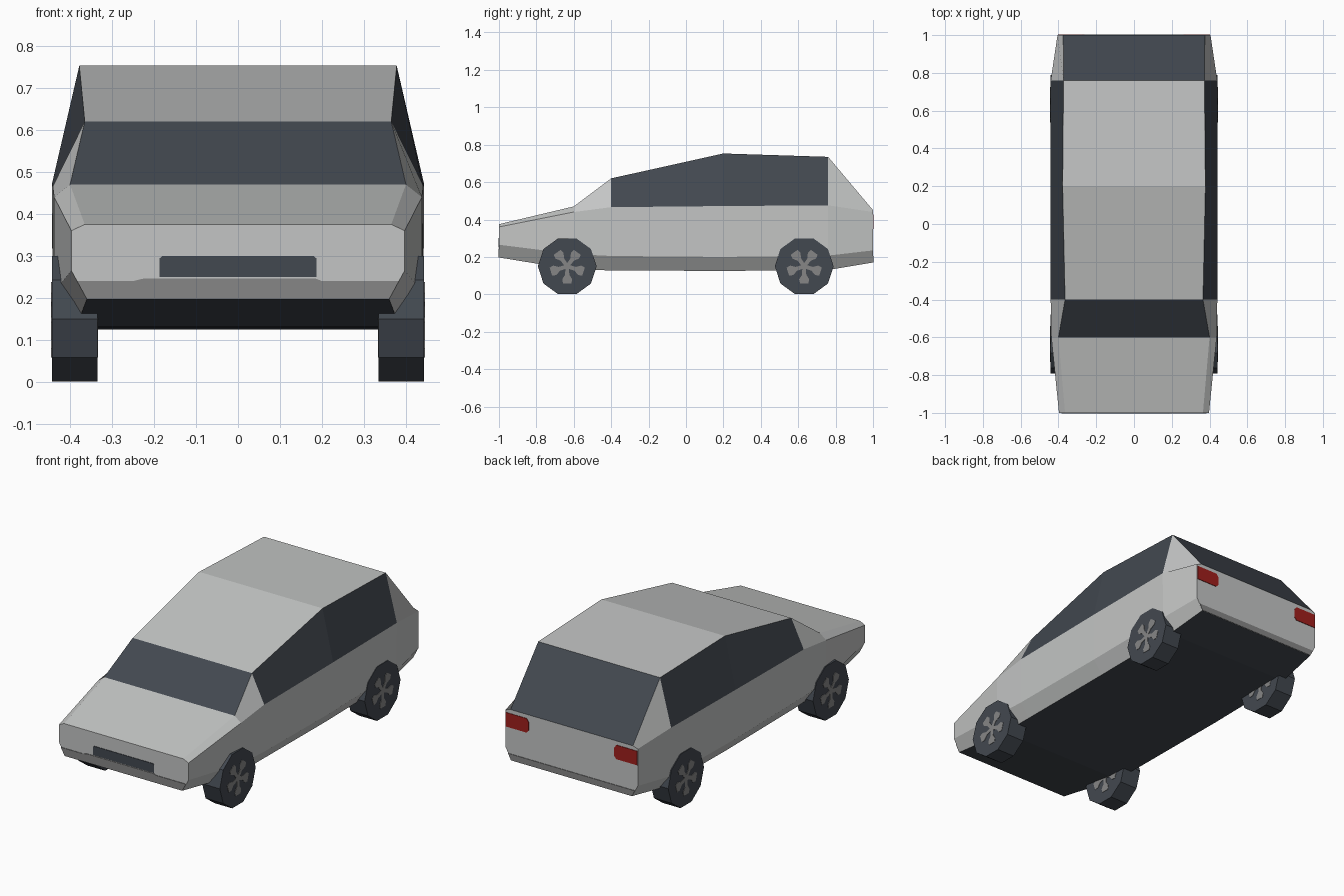
import bpy, bmesh, math
from mathutils import Vector

cube = bpy.data.objects.get("Cube")
if cube:
    bpy.data.objects.remove(cube, do_unlink=True)


def material(name, colour):
    m = bpy.data.materials.new(name)
    m.use_nodes = True
    m.diffuse_color = (*colour, 1)
    bsdf = next(n for n in m.node_tree.nodes if n.type == 'BSDF_PRINCIPLED')
    bsdf.inputs["Base Color"].default_value = (*colour, 1)
    return m


PAINT = material("light grey paint", (0.55, 0.56, 0.555))
DARK = material("dark glass and rubber", (0.055, 0.065, 0.08))
TRIM = material("mid grey trim", (0.24, 0.24, 0.24))
RED = material("tail light red", (0.35, 0.014, 0.012))


def finish(name, bm, *mats):
    bmesh.ops.recalc_face_normals(bm, faces=bm.faces)
    mesh = bpy.data.meshes.new(name)
    bm.to_mesh(mesh)
    bm.free()
    for m in mats:
        mesh.materials.append(m)
    ob = bpy.data.objects.new(name, mesh)
    bpy.context.scene.collection.objects.link(ob)
    return ob


def add_plate(bm, points, push):
    """Thin prism: a flat outline pushed along a vector."""
    face = bm.faces.new([bm.verts.new(p) for p in points])
    out = bmesh.ops.extrude_face_region(bm, geom=[face])["geom"]
    bmesh.ops.translate(bm, vec=push,
                        verts=[v for v in out if isinstance(v, bmesh.types.BMVert)])


def end_plate(name, outline, y, mat, mirrored=False):
    """Plate standing on the front or rear panel, outline in x and z."""
    bm = bmesh.new()
    for s in ((1, -1) if mirrored else (1,)):
        add_plate(bm, [(s * x, y, z) for x, z in outline],
                  Vector((0, math.copysign(0.003, y), 0)))
    return finish(name, bm, mat)


# Body: half sections of (x, z) for floor edge, sill, belt line and top edge
sections = [
    (-1.0, [(.36, .197), (.397, .265), (.397, .36), (.365, .375)]),
    (-0.6, [(.385, .132), (.438, .215), (.438, .44), (.40, .47)]),
    (-0.4, [(.388, .128), (.44, .205), (.441, .466), (.365, .62)]),
    (0.2, [(.39, .125), (.442, .20), (.443, .472), (.378, .753)]),
    (0.76, [(.388, .13), (.438, .207), (.441, .476), (.373, .735)]),
    (1.0, [(.37, .17), (.405, .235), (.405, .44), (.375, .45)]),
]
bm = bmesh.new()
rings = []
for y, half in sections:
    full = half + [(-x, z) for x, z in reversed(half)]
    rings.append([bm.verts.new((x, y, z)) for x, z in full])
FLOOR, ROOF, SIDE_WINDOWS = 7, 3, (2, 4)
for i, (a, b) in enumerate(zip(rings, rings[1:])):
    for j in range(8):
        k = (j + 1) % 8
        f = bm.faces.new((a[j], a[k], b[k], b[j]))
        glass = (j in SIDE_WINDOWS and i in (2, 3)) or (j == ROOF and i in (1, 4))
        f.material_index = 1 if glass or j == FLOOR else 0
bm.faces.new(rings[0])
bm.faces.new(rings[-1])
finish("body", bm, PAINT, DARK)

# Front and rear panel details
end_plate("front_bumper", [(-.36, .198), (.36, .198), (.383, .24), (.2, .24),
                           (.185, .246), (-.225, .246), (-.25, .24), (-.383, .24)], -1, TRIM)
end_plate("grille", [(-.18, .25), (.187, .25), (.187, .294), (.18, .3),
                     (-.18, .3), (-.187, .294), (-.187, .25)], -1, DARK)
end_plate("rear_bumper", [(-.37, .171), (.37, .171), (.388, .205), (-.388, .205)], 1, TRIM)
end_plate("tail_lights", [(.275, .35), (.403, .35), (.403, .428), (.275, .428),
                          (.262, .41), (.262, .365)], 1, RED, mirrored=True)

# Wheels with five flared spokes on each face
RADIUS, INNER, OUTER, AXLE_Z = 0.157, 0.335, 0.443, 0.15
spoke = [(0, -.01), (.045, -.011), (.07, -.027), (.092, -.022),
         (.092, .022), (.07, .027), (.045, .011), (0, .01)]
for end, axle_y in (("front", -0.635), ("rear", 0.632)):
    for side, s in (("left", 1), ("right", -1)):
        bpy.ops.mesh.primitive_cylinder_add(
            vertices=10, radius=RADIUS, depth=OUTER - INNER,
            location=(s * (INNER + OUTER) / 2, axle_y, AXLE_Z),
            rotation=(0, math.pi / 2, 0))
        wheel = bpy.context.object
        wheel.name = f"{end}_{side}_wheel"
        wheel.data.materials.append(DARK)

        bm = bmesh.new()
        for x, push in ((OUTER, .002), (INNER, -.002)):
            for n in range(5):
                a = -math.pi / 2 + n * math.tau / 5
                c, d = math.cos(a), math.sin(a)
                add_plate(bm, [(s * x, axle_y + r * c - t * d, AXLE_Z + r * d + t * c)
                               for r, t in spoke], Vector((s * push, 0, 0)))
        finish(f"{end}_{side}_spokes", bm, TRIM)
